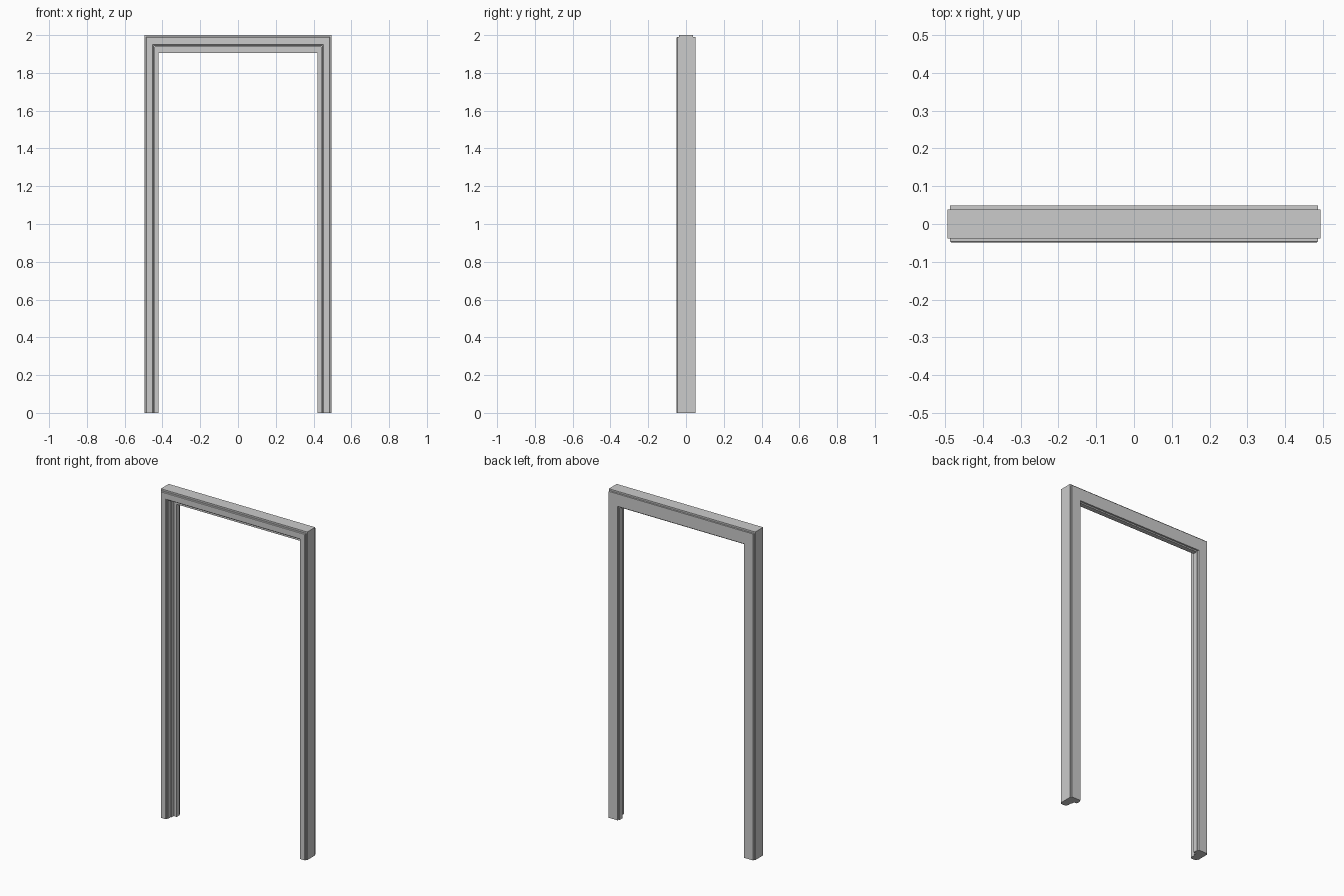
import bpy, bmesh

if "Cube" in bpy.data.objects:
    bpy.data.objects.remove(bpy.data.objects["Cube"])


def sweep_portal(name, profile):
    """Sweep a closed profile up one jamb, across the head and down the other.
    Each profile point is (half width at jamb, height at head, depth y)."""
    bm = bmesh.new()
    stations = [
        [bm.verts.new((-x, y, 0)) for x, z, y in profile],
        [bm.verts.new((-x, y, z)) for x, z, y in profile],
        [bm.verts.new((x, y, z)) for x, z, y in profile],
        [bm.verts.new((x, y, 0)) for x, z, y in profile],
    ]
    n = len(profile)
    for a, b in zip(stations, stations[1:]):
        for i in range(n):
            j = (i + 1) % n
            bm.faces.new((a[i], a[j], b[j], b[i]))
    bm.faces.new(stations[0])
    bm.faces.new(stations[-1])
    bmesh.ops.recalc_face_normals(bm, faces=bm.faces)
    mesh = bpy.data.meshes.new(name)
    bm.to_mesh(mesh)
    bm.free()
    obj = bpy.data.objects.new(name, mesh)
    bpy.context.collection.objects.link(obj)
    return obj


# Cross-section: front trim, rebate steps, stop, back trim, outer face
profile = [
    (0.494, 2.000, -0.038),
    (0.487, 1.990, -0.038),
    (0.487, 1.990, -0.046),
    (0.484, 1.987, -0.049),
    (0.453, 1.951, -0.049),
    (0.450, 1.948, -0.046),
    (0.450, 1.948, -0.038),
    (0.446, 1.943, -0.038),
    (0.446, 1.943, -0.010),
    (0.440, 1.937, -0.010),
    (0.440, 1.937, 0.010),
    (0.421, 1.906, 0.010),
    (0.421, 1.906, 0.038),
    (0.427, 1.914, 0.038),
    (0.427, 1.914, 0.049),
    (0.487, 1.990, 0.049),
    (0.487, 1.990, 0.038),
    (0.494, 2.000, 0.038),
]
sweep_portal("door_frame", profile)
